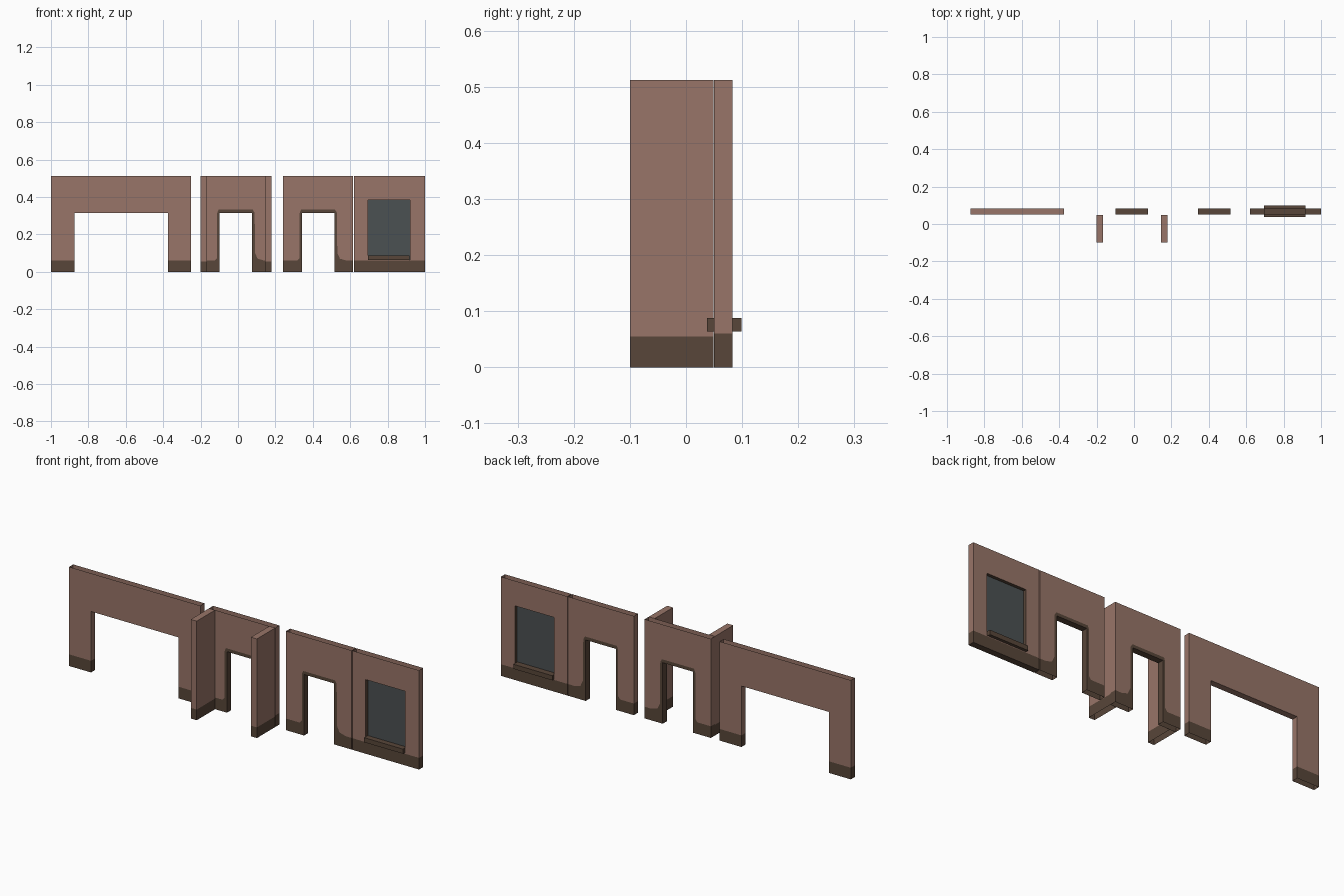
import bpy, bmesh

if "Cube" in bpy.data.objects:
    bpy.data.objects.remove(bpy.data.objects["Cube"])

YF, YB = 0.05, 0.083     # front and back of the walls
H, B = 0.512, 0.06       # wall height and height of the dark base band


def material(name, rgb):
    m = bpy.data.materials.new(name)
    m.diffuse_color = (*rgb, 1)
    m.use_nodes = True
    m.node_tree.nodes["Principled BSDF"].inputs["Base Color"].default_value = m.diffuse_color
    return m


MATS = [material("brown_plaster", (0.314, 0.178, 0.138)),
        material("dark_trim", (0.098, 0.061, 0.041)),
        material("grey_glass", (0.070, 0.082, 0.084))]
BROWN, DARK, GLASS = 0, 1, 2


def finish(bm, name):
    bmesh.ops.remove_doubles(bm, verts=bm.verts, dist=0.0005)
    bmesh.ops.recalc_face_normals(bm, faces=bm.faces)
    me = bpy.data.meshes.new(name)
    bm.to_mesh(me)
    bm.free()
    for m in MATS:
        me.materials.append(m)
    ob = bpy.data.objects.new(name, me)
    bpy.context.collection.objects.link(ob)
    return ob


def face(bm, pts, mat):
    f = bm.faces.new([bm.verts.new(p) for p in pts])
    f.material_index = mat


def sheet(bm, pts, mat):
    """Same xz polygon on the front and the back of a wall."""
    face(bm, [(x, YF, z) for x, z in pts], mat)
    face(bm, [(x, YB, z) for x, z in reversed(pts)], mat)


def strip(bm, a, b, mat):
    """Quad through the wall thickness between two xz points."""
    face(bm, [(a[0], YF, a[1]), (b[0], YF, b[1]),
              (b[0], YB, b[1]), (a[0], YB, a[1])], mat)


def ends(bm, x0, x1):
    for x in (x0, x1):
        strip(bm, (x, 0), (x, B), DARK)
        strip(bm, (x, B), (x, H), BROWN)


# wide wall with a plain square opening (shell is open at top and bottom)
def plain_wall(name, x0, x1, l, r, t):
    bm = bmesh.new()
    sheet(bm, [(x0, B), (x0, H), (x1, H), (x1, B),
               (r, B), (r, t), (l, t), (l, B)], BROWN)
    for a, b in ((x0, l), (r, x1)):
        sheet(bm, [(a, 0), (a, B), (b, B), (b, 0)], DARK)
    ends(bm, x0, x1)
    for x in (l, r):
        strip(bm, (x, 0), (x, B), DARK)
        strip(bm, (x, B), (x, t), BROWN)
    strip(bm, (l, t), (r, t), BROWN)
    finish(bm, name)


# door wall with a dark trim that flares into the base band
def door_wall(name, x0, x1, l, r, t):
    bm = bmesh.new()
    trim = [(r + .065, B), (r + .03, .07), (r + .016, .1), (r + .014, .315),
            (r + .004, t + .017), (l - .006, t + .017), (l - .013, .315),
            (l - .013, .075), (l - .025, B)]
    sheet(bm, [(x0, B), (x0, H), (x1, H), (x1, B)] + trim, BROWN)
    sheet(bm, [(x1, 0), (x1, B)] + trim +
          [(x0, B), (x0, 0), (l, 0), (l, t), (r, t), (r, 0)], DARK)
    ends(bm, x0, x1)
    for a, b in (((l, 0), (l, t)), ((l, t), (r, t)), ((r, t), (r, 0))):
        strip(bm, a, b, DARK)
    finish(bm, name)


# wall with a glazed window
def window_wall(name, x0, x1, l, r, s, t):
    bm = bmesh.new()
    outer = [(x0, B), (x1, B), (x1, H), (x0, H)]
    inner = [(l, s), (r, s), (r, t), (l, t)]
    for i in range(4):
        j = (i + 1) % 4
        sheet(bm, [outer[i], outer[j], inner[j], inner[i]], BROWN)
        strip(bm, inner[i], inner[j], DARK)
    sheet(bm, [(x0, 0), (x1, 0), (x1, B), (x0, B)], DARK)
    strip(bm, (x0, 0), (x1, 0), DARK)
    ends(bm, x0, x1)
    finish(bm, name)
    # glass pane in the middle of the wall
    bm = bmesh.new()
    y = (YF + YB) / 2
    face(bm, [(x, y, z) for x, z in inner], GLASS)
    finish(bm, "window_glass")


# side wing: four banded sides and a top
def wing(name, x0, x1, y0, y1):
    bm = bmesh.new()
    ring = [(x0, y0), (x1, y0), (x1, y1), (x0, y1)]
    for i in range(4):
        a, b = ring[i], ring[(i + 1) % 4]
        for z0, z1, m in ((0, 0.055, DARK), (0.055, H, BROWN)):
            face(bm, [(*a, z0), (*b, z0), (*b, z1), (*a, z1)], m)
    face(bm, [(*p, H) for p in ring], BROWN)
    finish(bm, name)


plain_wall("wide_opening_wall", -1.0, -0.25, -0.875, -0.375, 0.315)
door_wall("middle_door_wall", -0.2, 0.178, -0.098, 0.075, 0.315)
door_wall("right_door_wall", 0.24, 0.615, 0.343, 0.515, 0.315)
window_wall("window_wall", 0.62, 1.0, 0.695, 0.92, 0.064, 0.383)
wing("left_wing", -0.2, -0.166, -0.1, 0.049)
wing("right_wing", 0.144, 0.178, -0.1, 0.049)

# window sill
bm = bmesh.new()
bmesh.ops.create_cube(bm, size=1)
for v in bm.verts:
    v.co = (0.806 + v.co.x * 0.222, 0.068 + v.co.y * 0.061, 0.076 + v.co.z * 0.024)
for f in bm.faces:
    f.material_index = DARK
finish(bm, "window_sill")
